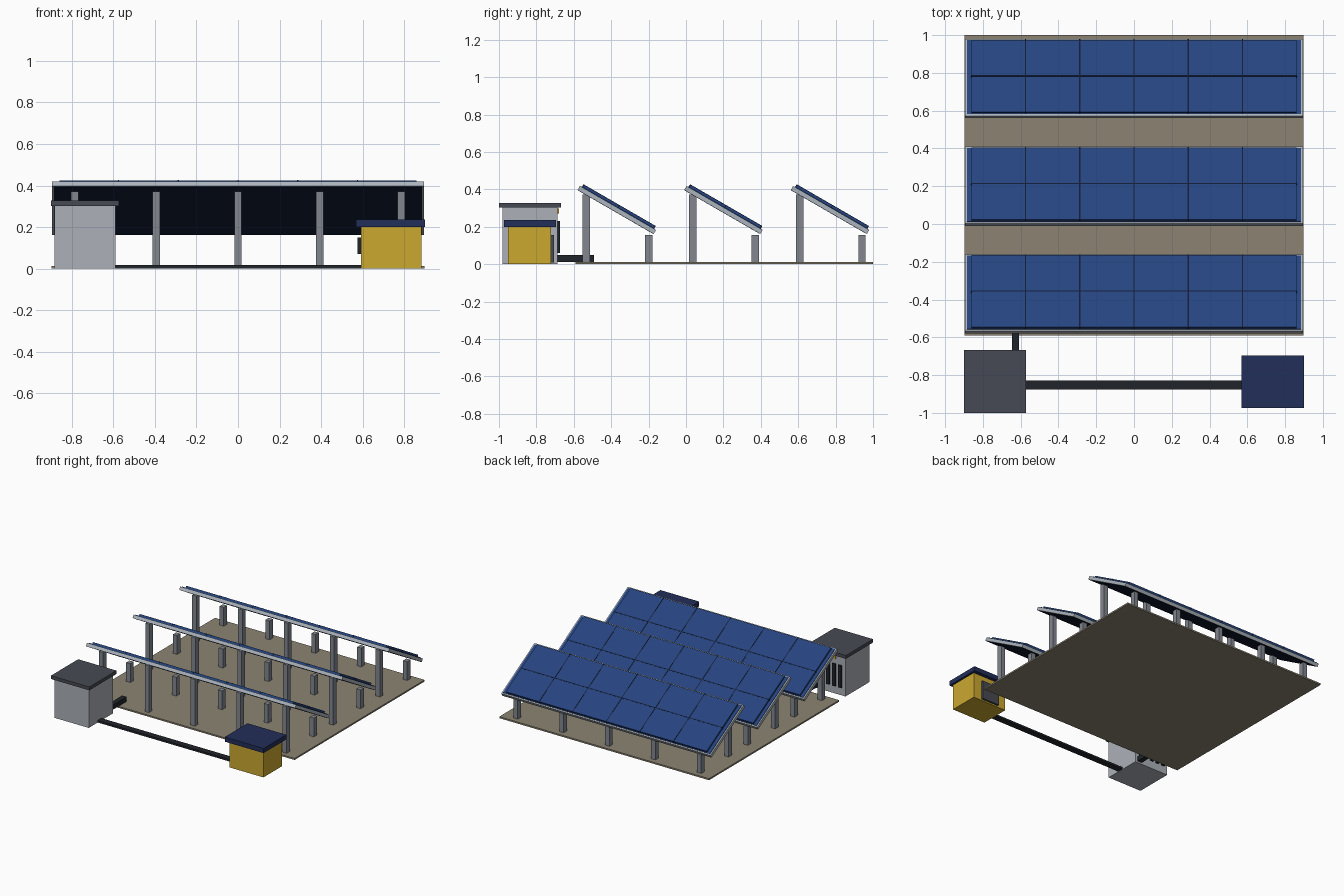
import bpy, bmesh, math
from mathutils import Matrix, Vector

cube = bpy.data.objects.get("Cube")
if cube:
    bpy.data.objects.remove(cube, do_unlink=True)


def material(name, r, g, b):
    lin = [((c / 255 + 0.055) / 1.055) ** 2.4 for c in (r, g, b)]
    m = bpy.data.materials.new(name)
    m.use_nodes = True
    m.diffuse_color = (*lin, 1)
    m.node_tree.nodes["Principled BSDF"].inputs["Base Color"].default_value = (*lin, 1)
    return m


GROUND = material("dusty ground", 140, 132, 114)
BLUE = material("panel blue", 38, 68, 128)
BACKING = material("dark navy backing", 18, 28, 54)
ALU = material("light aluminium", 172, 180, 188)
STEEL = material("post steel", 130, 135, 143)
CABINET = material("cabinet grey", 172, 176, 184)
CHARCOAL = material("charcoal", 70, 74, 83)
YELLOW = material("yellow", 203, 168, 48)
NAVY = material("roof navy", 34, 46, 88)
BLACK = material("cable black", 32, 36, 42)


def boxes(name, mat, spans, matrix=Matrix()):
    """One object made of boxes, each given as x, y and z ranges."""
    bm = bmesh.new()
    for span in spans:
        mid = Vector([(a + b) / 2 for a, b in span])
        size = [b - a for a, b in span]
        bmesh.ops.create_cube(bm, size=1, matrix=Matrix.Translation(mid) @ Matrix.Diagonal((*size, 1)))
    mesh = bpy.data.meshes.new(name)
    bm.to_mesh(mesh)
    bm.free()
    mesh.materials.append(mat)
    obj = bpy.data.objects.new(name, mesh)
    obj.matrix_world = matrix
    bpy.context.scene.collection.objects.link(obj)
    return obj


def around(c, half):
    return (c - half, c + half)


boxes("ground_slab", GROUND, [((-0.897, 0.897), (-0.59, 1), (0, 0.012))])

# Panel rows: built flat, then tilted so the high edge is at the front
HX, HS = 0.895, 0.235
IX, IS = 0.862, 0.223
COLS, GAP = 6, 0.003
pitch = 2 * IX / COLS
for row in range(3):
    cy = -0.37 + 0.57 * row
    tilt = Matrix.Translation((0, cy, 0.29)) @ Matrix.Rotation(math.radians(-30), 4, "X")
    tag = ("front", "middle", "rear")[row]
    rail = (-0.0125, 0.0125)

    frame = [((-HX, HX), around(s * (HS - 0.005), 0.005), rail) for s in (-1, 1)]
    frame += [(around(s * (HX - 0.005), 0.005), (-HS, HS), rail) for s in (-1, 1)]
    boxes(tag + "_panel_frame", ALU, frame, tilt)
    boxes(tag + "_panel_backing", BACKING, [((-0.886, 0.886), (-HS + 0.004, HS - 0.004), (-0.0135, 0))], tilt)
    boxes(tag + "_panel_base", BLUE, [((-0.885, 0.885), (-0.225, 0.225), (0, 0.016))], tilt)

    # Modules in two strips of six, with thin dark seams
    modules = []
    for c in range(COLS):
        x0 = -IX + c * pitch
        for y0 in (-IS, 0):
            modules.append(((x0 + GAP, x0 + pitch - GAP), (y0 + GAP, y0 + IS - GAP), (0.015, 0.029)))
    boxes(tag + "_panel_modules", BLUE, modules, tilt)
    seams = [(around(-IX + c * pitch, GAP), (-IS, IS), (0.015, 0.03)) for c in range(1, COLS)]
    seams.append(((-IX, IX), around(0, GAP), (0.015, 0.03)))
    boxes(tag + "_panel_seams", BACKING, seams, tilt)

    # Tall posts under the high edge, short posts under the low edge
    for kind, dy, top in (("tall", -0.163, 0.372), ("short", 0.171, 0.157)):
        boxes(f"{tag}_{kind}_posts", STEEL,
              [(around(0.3925 * i, 0.018), around(cy + dy, 0.02), (0.01, top)) for i in range(-2, 3)])

# Grey equipment cabinet with slotted vents on its rear face
boxes("cabinet_body", CABINET, [((-0.884, -0.589), (-0.982, -0.686), (0, 0.305))])
boxes("cabinet_roof", CHARCOAL, [((-0.9, -0.572), (-1, -0.668), (0.302, 0.328))])
boxes("cabinet_vents", BLACK,
      [(around(-0.737 + 0.052 * i, 0.013), (-0.69, -0.675), (0.06, 0.232)) for i in range(-2, 3)])
boxes("cabinet_sign", YELLOW, [(around(-0.737, 0.065), (-0.69, -0.68), (0.27, 0.297))])

# Yellow battery box with a door and a side control unit
boxes("battery_body", YELLOW, [((0.592, 0.884), (-0.952, -0.722), (0, 0.203))])
boxes("battery_roof", NAVY, [((0.568, 0.9), (-0.973, -0.695), (0.2, 0.236))])
boxes("battery_door", CHARCOAL, [(around(0.738, 0.075), (-0.725, -0.706), (0.01, 0.155))])
boxes("battery_control", BLACK, [((0.575, 0.595), around(-0.837, 0.06), (0.07, 0.15))])

# Cables joining the units and the panel field
boxes("cable_between_units", BLACK, [((-0.6, 0.6), around(-0.852, 0.024), (0.002, 0.017))])
boxes("cable_to_panels", BLACK, [(around(-0.628, 0.019), (-0.69, -0.492), (0.012, 0.048))])
